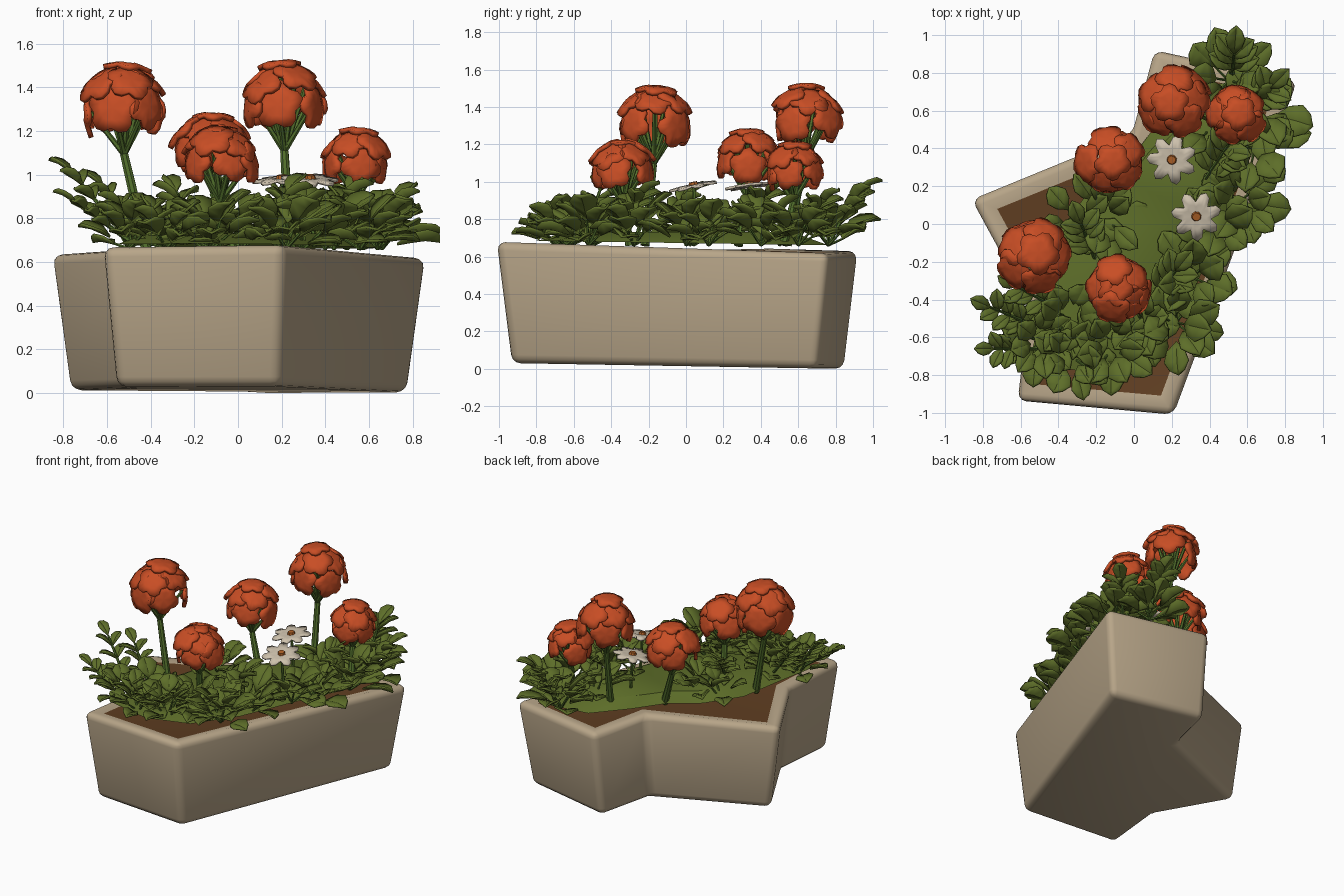
import bpy, bmesh, math, random
from mathutils import Vector, Matrix

if "Cube" in bpy.data.objects:
    bpy.data.objects.remove(bpy.data.objects["Cube"])
random.seed(7)
U = random.uniform

def mat(name, rgb):
    m = bpy.data.materials.new(name)
    m.diffuse_color = (*rgb, 1)
    m.use_nodes = True
    m.node_tree.nodes["Principled BSDF"].inputs["Base Color"].default_value = m.diffuse_color
    return m

STONE = mat("stone", (0.48, 0.38, 0.25))
SOIL = mat("soil", (0.12, 0.05, 0.016))
LEAF = mat("leaf_green", (0.11, 0.155, 0.022))
STEM = mat("stem_green", (0.085, 0.16, 0.025))
RED = mat("petal_red", (0.58, 0.075, 0.018))
CREAM = mat("petal_cream", (0.62, 0.54, 0.42))
ORANGE = mat("flower_centre_orange", (0.42, 0.12, 0.02))

def finish(bm, name, mats, solid=0, angle=35):
    me = bpy.data.meshes.new(name)
    bm.to_mesh(me)
    bm.free()
    ob = bpy.data.objects.new(name, me)
    bpy.context.collection.objects.link(ob)
    for m in mats:
        me.materials.append(m)
    if solid:
        s = ob.modifiers.new("thickness", "SOLIDIFY")
        s.thickness, s.offset = solid, 0
    bpy.ops.object.select_all(action='DESELECT')
    ob.select_set(True)
    bpy.context.view_layer.objects.active = ob
    bpy.ops.object.shade_smooth_by_angle(angle=math.radians(angle))
    return ob

def tube(bm, a, b, r1, r2, seg=7):
    a, b = Vector(a), Vector(b)
    d = b - a
    m = Matrix.Translation((a + b) / 2) @ d.to_track_quat('Z', 'Y').to_matrix().to_4x4()
    bmesh.ops.create_cone(bm, cap_ends=True, segments=seg, radius1=r1, radius2=r2,
                          depth=d.length, matrix=m)

# Stone planter: a long trough merged with a side wing, tapered to the base
outline = [(-0.62, -0.94), (0.21, -1.015), (0.87, 0.76), (0.11, 0.925),
           (-0.01, 0.48), (-0.865, 0.13), (-0.56, -0.43)]
bm = bmesh.new()
low = [bm.verts.new((x * .9, y * .92, max(0, .014 - .016 * y))) for x, y in outline]
top = [bm.verts.new((x, y, .655 - .027 * y - .02 * abs(x))) for x, y in outline]
n = len(outline)
for i in range(n):
    j = (i + 1) % n
    bm.faces.new((low[i], low[j], top[j], top[i]))
bm.faces.new(low[::-1])
rim = bm.faces.new(top)
bm.normal_update()
bmesh.ops.inset_region(bm, faces=[rim], thickness=.1, use_even_offset=True)
rim.material_index = 1
for v in rim.verts:
    v.co.z -= .012
soil_edges = set(rim.edges)
bmesh.ops.bevel(bm, geom=[e for e in bm.edges if e not in soil_edges
                          and all(f is not rim for v in e.verts for f in v.link_faces)],
                offset=.045, segments=3, profile=.5, affect='EDGES')
finish(bm, "planter", [STONE, SOIL], angle=50)

# Flat green undergrowth covering most of the soil
cover = [(-.55, -.72), (-.2, -.8), (.1, -.7), (.3, -.4), (.48, .05), (.66, .45),
         (.58, .76), (.3, .72), (.1, .5), (-.05, .3), (-.25, .16), (-.42, -.08), (-.48, -.4)]
bm = bmesh.new()
a = [bm.verts.new((x, y, .672 - .015 * y)) for x, y in cover]
b = [bm.verts.new((x * .75, y * .75, .73)) for x, y in cover]
for i in range(len(a)):
    j = (i + 1) % len(a)
    bm.faces.new((a[i], a[j], b[j], b[i]))
bm.faces.new(b)
finish(bm, "undergrowth", [LEAF])

# Leaves: folded obovate blades with a pointed tip
def leaf(bm, base, az, pitch, length, width, roll=0):
    m = (Matrix.Translation(base) @ Matrix.Rotation(az, 4, 'Z')
         @ Matrix.Rotation(-pitch, 4, 'Y') @ Matrix.Rotation(roll, 4, 'X'))
    P = lambda t, w, z: bm.verts.new(m @ Vector((t * length, w * width, z * length)))
    rows = [(P(t, w, z + .12), P(t, 0, z), P(t, -w, z + .12))
            for t, w, z in ((.3, .36, .03), (.62, .5, .05), (.88, .3, .0))]
    base_v, tip = P(0, 0, 0), P(1, 0, -.03)
    for p, q in zip(rows, rows[1:]):
        bm.faces.new((p[0], p[1], q[1], q[0]))
        bm.faces.new((p[1], p[2], q[2], q[1]))
    for k in (0, 1):
        bm.faces.new((base_v, rows[0][k + 1], rows[0][k]))
        bm.faces.new((tip, rows[2][k], rows[2][k + 1]))

stems = bmesh.new()
bm = bmesh.new()
# Rosettes: x, y, leaf length, leaf count
rosettes = [(-.5, -.62, .17, 15), (-.33, -.7, .17, 15), (-.12, -.65, .18, 15),
            (.02, -.52, .18, 12), (.22, -.52, .2, 14), (.3, -.28, .2, 13),
            (.44, .0, .19, 9), (.56, .12, .2, 10), (.64, .4, .21, 13),
            (.66, .6, .21, 12), (.5, .76, .21, 14), (-.16, .04, .18, 9),
            (-.3, .02, .17, 6), (-.35, -.5, .17, 10), (.4, .5, .2, 8)]
for x, y, L, count in rosettes:
    for i in range(count):
        az = i * 2.4 + U(-.3, .3)
        f = i / count
        pitch = math.radians(8 + 38 * f + U(-6, 8))
        r = .09 - .05 * f + U(-.01, .02)
        base = Vector((x + r * math.cos(az), y + r * math.sin(az), .685 + .11 * f + U(-.01, .02)))
        leaf(bm, base, az, pitch, L * U(.75, 1.05), L * U(.62, .85), U(-.3, .3))
        if i % 2:
            tube(stems, (x, y, .66), base, .008, .006, 5)

# Upright leafy sprays: base, tip, leaf length
sprays = [((-.5, -.55, .7), (-.76, -.44, 1.01), .13), ((-.5, -.66, .7), (-.74, -.66, .87), .12),
          ((-.4, -.45, .7), (-.62, -.33, .95), .13), ((.52, .78, .7), (.53, .9, .93), .17),
          ((.6, .6, .7), (.72, .72, .88), .16), ((-.2, -.2, .7), (-.28, .0, .92), .15),
          ((.1, -.4, .7), (.22, -.25, .92), .16), ((.35, .2, .7), (.5, .42, .92), .17)]
for p, q, L in sprays:
    p, q = Vector(p), Vector(q)
    tube(stems, p, q, .012, .007, 6)
    az = math.atan2(q.y - p.y, q.x - p.x)
    for t in (.35, .6, .82):
        for s in (-1, 1):
            leaf(bm, p.lerp(q, t), az + s * U(.7, 1.2), U(.3, .6), L, L * .6, s * .3)
    leaf(bm, q, az, .5, L, L * .6)
finish(bm, "leaves", [LEAF], solid=.012, angle=25)

# Lobed blossom: a shallow cup with a scalloped edge, facing direction d
def blossom(bm, c, d, R, lobes=5, dip=.25, depth=.25, steps=4):
    m = (Matrix.Translation(c) @ Vector(d).to_track_quat('Z', 'Y').to_matrix().to_4x4()
         @ Matrix.Rotation(U(0, 6), 4, 'Z'))
    N = lobes * steps
    rings = []
    for k, z in ((.5, -.02), (1, .0)):
        ring = []
        for i in range(N):
            th = 2 * math.pi * i / N
            w = abs(math.cos(lobes * th / 2))
            r = R * k * (1 - dip * k * (1 - w))
            ring.append(bm.verts.new(m @ Vector((r * math.cos(th), r * math.sin(th),
                                                R * (z - depth * k * k * (.5 + .5 * w))))))
        rings.append(ring)
    mid = bm.verts.new(m @ Vector((0, 0, -.08 * R)))
    for i in range(N):
        j = (i + 1) % N
        bm.faces.new((mid, rings[0][i], rings[0][j]))
        bm.faces.new((rings[0][i], rings[1][i], rings[1][j], rings[0][j]))

# Red flower heads: centre, radius, stem foot
heads = [((-.53, -.17, 1.33), .21, (-.42, -.22, .66)),
         ((-.08, -.34, 1.07), .185, (-.1, -.3, .66)),
         ((-.12, .33, 1.12), .19, (-.02, .28, .66)),
         ((.21, .64, 1.34), .205, (.24, .54, .66)),
         ((.54, .58, 1.07), .165, (.57, .52, .66))]
for k, (c, R, foot) in enumerate(heads):
    c = Vector(c)
    fork = c + Vector((0, 0, -R * .95))
    fork = fork.lerp(Vector(foot), .08)
    tube(stems, foot, fork, .026, .02, 8)
    bm = bmesh.new()
    dirs = [(U(0, .25), U(0, 6))]
    off = U(0, 6)
    dirs += [(math.radians(50 + U(-8, 8)), off + i * 1.257 + U(-.15, .15)) for i in range(5)]
    dirs += [(math.radians(98 + U(-10, 8)), off + .6 + i * 1.257 + U(-.2, .2)) for i in range(5)]
    for pol, az in dirs:
        d = Vector((math.sin(pol) * math.cos(az), math.sin(pol) * math.sin(az), math.cos(pol)))
        p = c + d * R * U(.72, .9)
        face = (d + Vector((0, 0, .25))).normalized()
        blossom(bm, p, face, R * U(.5, .58))
        tube(stems, fork, p - face * R * .12, .014, .01, 6)
    finish(bm, "red_flower_head_%d" % (k + 1), [RED], solid=.022, angle=35)

# Cream daisies with orange centres
for k, (c, d) in enumerate([((.2, .34, .985), (-.08, -.12, 1)), ((.33, .04, .985), (.05, -.2, 1))]):
    c, d = Vector(c), Vector(d).normalized()
    bm = bmesh.new()
    blossom(bm, c, d, .135, lobes=7, dip=.42, depth=.08)
    finish(bm, "cream_flower_%d" % (k + 1), [CREAM], solid=.014)
    bm = bmesh.new()
    tube(bm, c - d * .01, c + d * .014, .03, .022, 8)
    finish(bm, "cream_flower_centre_%d" % (k + 1), [ORANGE])
    tube(stems, (c.x + .02, c.y, .67), c - d * .015, .011, .009, 6)
finish(stems, "stems", [STEM], angle=40)
